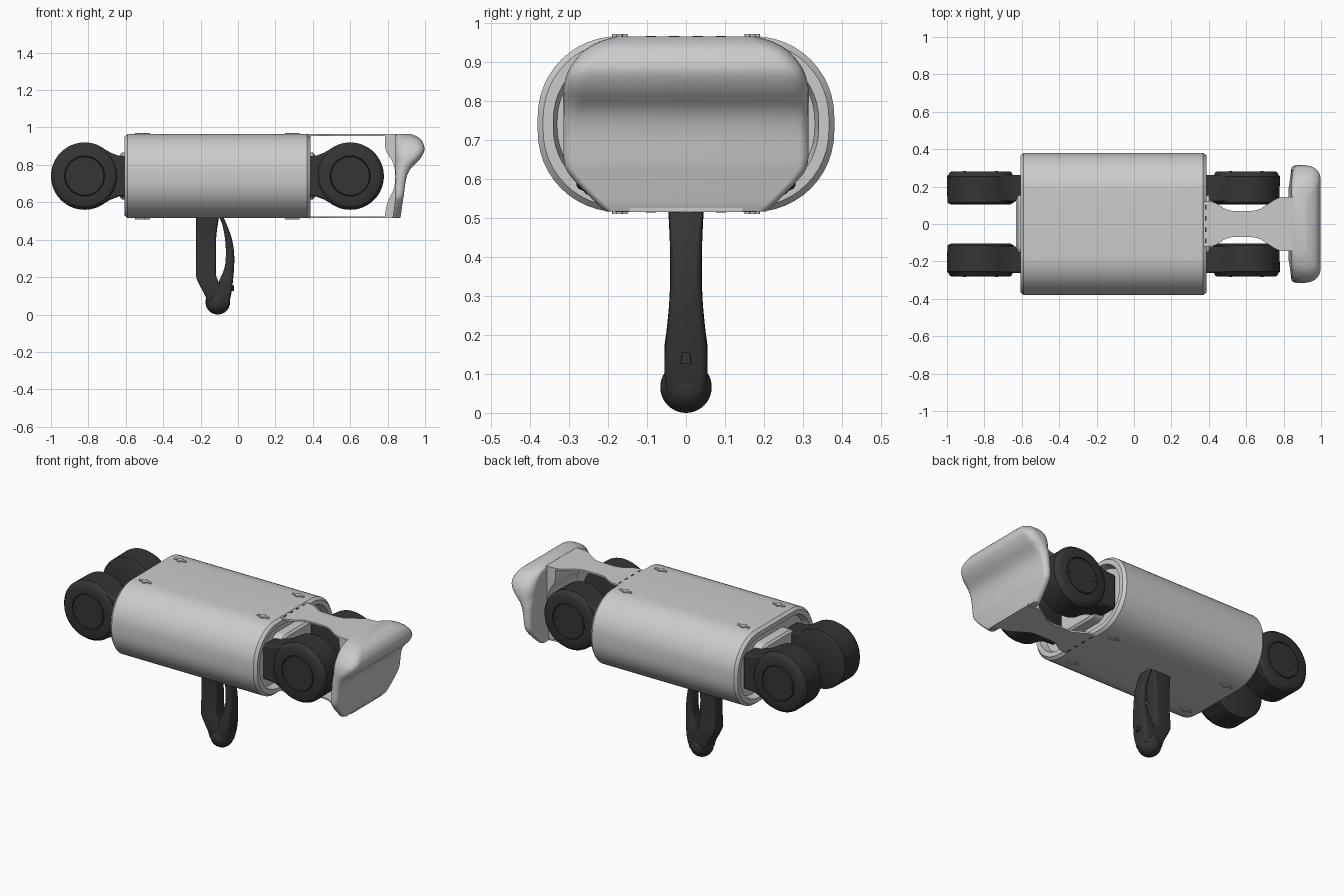
import bpy, bmesh, math
from mathutils import Vector

if "Cube" in bpy.data.objects:
    bpy.data.objects.remove(bpy.data.objects["Cube"], do_unlink=True)


def material(name, value):
    m = bpy.data.materials.new(name)
    m.use_nodes = True
    colour = (value, value, value, 1)
    m.diffuse_color = colour
    m.node_tree.nodes["Principled BSDF"].inputs["Base Color"].default_value = colour
    return m


LIGHT = material("light grey", 0.6)
DARK = material("charcoal", 0.035)
MID_X = -0.11   # centre of the body and wheel layout
MID_Z = 0.74


def finish(name, bm, mat, angle=35):
    bmesh.ops.recalc_face_normals(bm, faces=bm.faces)
    mesh = bpy.data.meshes.new(name)
    bm.to_mesh(mesh)
    bm.free()
    mesh.materials.append(mat)
    ob = bpy.data.objects.new(name, mesh)
    bpy.context.collection.objects.link(ob)
    bpy.ops.object.select_all(action='DESELECT')
    ob.select_set(True)
    bpy.context.view_layer.objects.active = ob
    bpy.ops.object.shade_smooth_by_angle(angle=math.radians(angle))
    return ob


def rounded(w, h, r, n=8):
    """Outline of a rounded rectangle with half sizes w and h."""
    r = min(r, w * 0.98, h * 0.98)
    pts = []
    for k, (sx, sy) in enumerate(((1, 1), (-1, 1), (-1, -1), (1, -1))):
        for i in range(n + 1):
            a = (k + i / n) * math.pi / 2
            pts.append((sx * (w - r) + r * math.cos(a), sy * (h - r) + r * math.sin(a)))
    return pts


def loft(name, rings, mat, angle=35):
    bm = bmesh.new()
    loops = [[bm.verts.new(p) for p in ring] for ring in rings]
    for a, b in zip(loops, loops[1:]):
        for i in range(len(a)):
            j = (i + 1) % len(a)
            bm.faces.new((a[i], a[j], b[j], b[i]))
    bm.faces.new(loops[0])
    bm.faces.new(loops[-1])
    return finish(name, bm, mat, angle)


def prism(name, pts, lo, hi, mat, axis, bevel=0):
    """Extrude an outline along y (xz outline) or z (xy outline)."""
    def place(p, t):
        return (p[0], t, p[1]) if axis == 'y' else (p[0], p[1], t)
    ob = loft(name, [[place(p, t) for p in pts] for t in (lo, hi)], mat)
    if bevel:
        mod = ob.modifiers.new("soft edges", 'BEVEL')
        mod.width, mod.segments = bevel, 2
        mod.limit_method = 'ANGLE'
    return ob


def stack(name, rows, mat, corner, angle=50):
    """Loft upright sections given as (z, x low, x high, half width)."""
    return loft(name, [[((x0 + x1) / 2 + px, py, z)
                        for px, py in rounded((x1 - x0) / 2, hy, corner, 5)]
                       for z, x0, x1, hy in rows], mat, angle)


def spline(rows, steps=5):
    """Smoothly resample a table of rows."""
    out = []
    for i in range(len(rows) - 1):
        p = [Vector(rows[max(0, min(len(rows) - 1, i + k))]) for k in (-1, 0, 1, 2)]
        for s in range(steps):
            t = s / steps
            out.append(tuple(0.5 * (2 * p[1] + (p[2] - p[0]) * t
                       + (2 * p[0] - 5 * p[1] + 4 * p[2] - p[3]) * t * t
                       + (3 * p[1] - p[0] - 3 * p[2] + p[3]) * t ** 3)))
    return out + [tuple(rows[-1])]


# Body: rounded tube with chamfered rims and recessed ends
rim = [(0.455, 0.085), (0.455, 0.05), (0.497, 0.04), (0.497, 0.014), (0.48, 0)]
ends = [(-x, inset) for x, inset in rim] + [(x, inset) for x, inset in reversed(rim)]
loft("body", [[(MID_X + x, y, MID_Z + z)
               for y, z in rounded(0.38 - d, 0.225 - d, 0.205 - d * 0.8, 12)]
              for x, d in ends], LIGHT, 30)

for s, side in ((1, "left"), (-1, "right")):
    # End block between the wheel arms
    loft("end_block_" + side,
         [[(MID_X + s * x, y, MID_Z + z) for y, z in rounded(0.17 - d, 0.125 - d, 0.06)]
          for x, d in ((0.44, 0), (0.51, 0), (0.522, 0.012))], LIGHT)
    for t, end in ((-1, "front"), (1, "back")):
        # Wheel: lathed tyre with a grooved hub
        profile = [(0.16, 0.105), (0.178, 0.115), (0.18, 0.255), (0.172, 0.262), (0.165, 0.276),
                   (0.158, 0.28), (0.108, 0.28), (0.105, 0.273), (0.102, 0.28)]
        cx = MID_X + s * 0.71
        loft("wheel_%s_%s" % (side, end),
             [[(cx + r * math.cos(a * math.pi / 32), t * y, MID_Z + r * math.sin(a * math.pi / 32))
               for a in range(64)] for r, y in profile], DARK)
        # Screws on the hub
        for k in (-1, 1):
            prism("hub_screw_%s_%s" % (side, end),
                  [(cx + k * 0.085 + 0.008 * math.cos(a * math.pi / 4),
                    MID_Z + 0.008 * math.sin(a * math.pi / 4)) for a in range(8)],
                  t * 0.279, t * 0.283, DARK, 'y')
        # Arm flaring from the body to the wheel
        half = [(0.46, 0.105), (0.53, 0.11), (0.57, 0.125), (0.63, 0.16), (0.70, 0.15)]
        arm = half + [(x, -z) for x, z in reversed(half)]
        prism("wheel_arm_%s_%s" % (side, end),
              [(MID_X + s * x, MID_Z + z) for x, z in arm],
              t * 0.12, t * 0.262, DARK, 'y', 0.01)

# Cross-shaped latches on the top and bottom of the body
for x in (-0.51, 0.29):
    for y in (-0.17, 0.17):
        for z in (0.515, 0.965):
            for w, h in ((0.04, 0.008), (0.01, 0.02)):
                prism("latch", [(x + px, y + py) for px, py in rounded(w, h, 0.005, 2)],
                      z - 0.006, z + 0.006, LIGHT, 'z')

# Bumper straps above and below the wheels, with hinge slots
edge = spline([(0.37, 0.12), (0.43, 0.115), (0.50, 0.075), (0.58, 0.07),
               (0.66, 0.075), (0.72, 0.11), (0.78, 0.142), (0.87, 0.145)], 4)
outline = edge + [(x, -y) for x, y in reversed(edge)]
for z, name in ((0.52, "lower"), (0.959, "upper")):
    prism("bumper_strap_" + name, outline, z - 0.005, z + 0.005, LIGHT, 'z')
    for y in (-0.09, -0.03, 0.03, 0.09):
        prism("hinge_slot_" + name, [(0.383 + px, y + py) for px, py in rounded(0.004, 0.013, 0.003, 2)],
              z - 0.0065, z + 0.0065, DARK, 'z')

# Arched bracket joining the straps behind the bumper
arch = spline([(0.785, 0.964), (0.79, 0.88), (0.825, 0.82), (0.84, 0.76),
               (0.835, 0.68), (0.80, 0.60), (0.787, 0.54), (0.787, 0.516)], 4)
prism("bumper_bracket", arch + [(0.86, 0.516), (0.86, 0.964)], -0.142, 0.142, LIGHT, 'y')

# Bumper pad: slim below, bulging at the top
stack("bumper_pad", spline([
    (0.516, 0.825, 0.866, 0.205), (0.54, 0.83, 0.872, 0.232), (0.60, 0.838, 0.88, 0.29),
    (0.64, 0.84, 0.887, 0.312), (0.72, 0.842, 0.898, 0.314), (0.775, 0.842, 0.92, 0.314),
    (0.83, 0.842, 0.972, 0.314), (0.88, 0.842, 0.997, 0.30), (0.925, 0.842, 0.985, 0.265),
    (0.95, 0.842, 0.96, 0.225), (0.965, 0.845, 0.925, 0.175)]), LIGHT, 0.055)

# Handle: straight grip, curved guard and ball foot
stack("handle_grip", spline([
    (0.06, -0.165, -0.08, 0.05), (0.10, -0.175, -0.06, 0.055), (0.17, -0.212, -0.10, 0.055),
    (0.21, -0.224, -0.117, 0.05), (0.30, -0.225, -0.118, 0.042),
    (0.42, -0.225, -0.116, 0.041), (0.53, -0.225, -0.10, 0.046)], 4), DARK, 0.015)
stack("handle_guard", spline([
    (0.05, -0.13, -0.05, 0.05), (0.11, -0.125, -0.036, 0.055), (0.17, -0.105, -0.028, 0.053),
    (0.25, -0.072, -0.021, 0.045), (0.33, -0.065, -0.021, 0.04), (0.41, -0.07, -0.034, 0.04),
    (0.48, -0.084, -0.06, 0.042), (0.53, -0.105, -0.082, 0.045)], 4), DARK, 0.02)
ball = bmesh.new()
bmesh.ops.create_uvsphere(ball, u_segments=32, v_segments=20, radius=0.066)
bmesh.ops.translate(ball, verts=ball.verts, vec=(-0.108, 0, 0.066))
finish("handle_ball", ball, DARK)

# Small button on the guard
stack("handle_button", [(0.125, -0.06, -0.022, 0.014), (0.155, -0.06, -0.022, 0.01)], DARK, 0.003)
